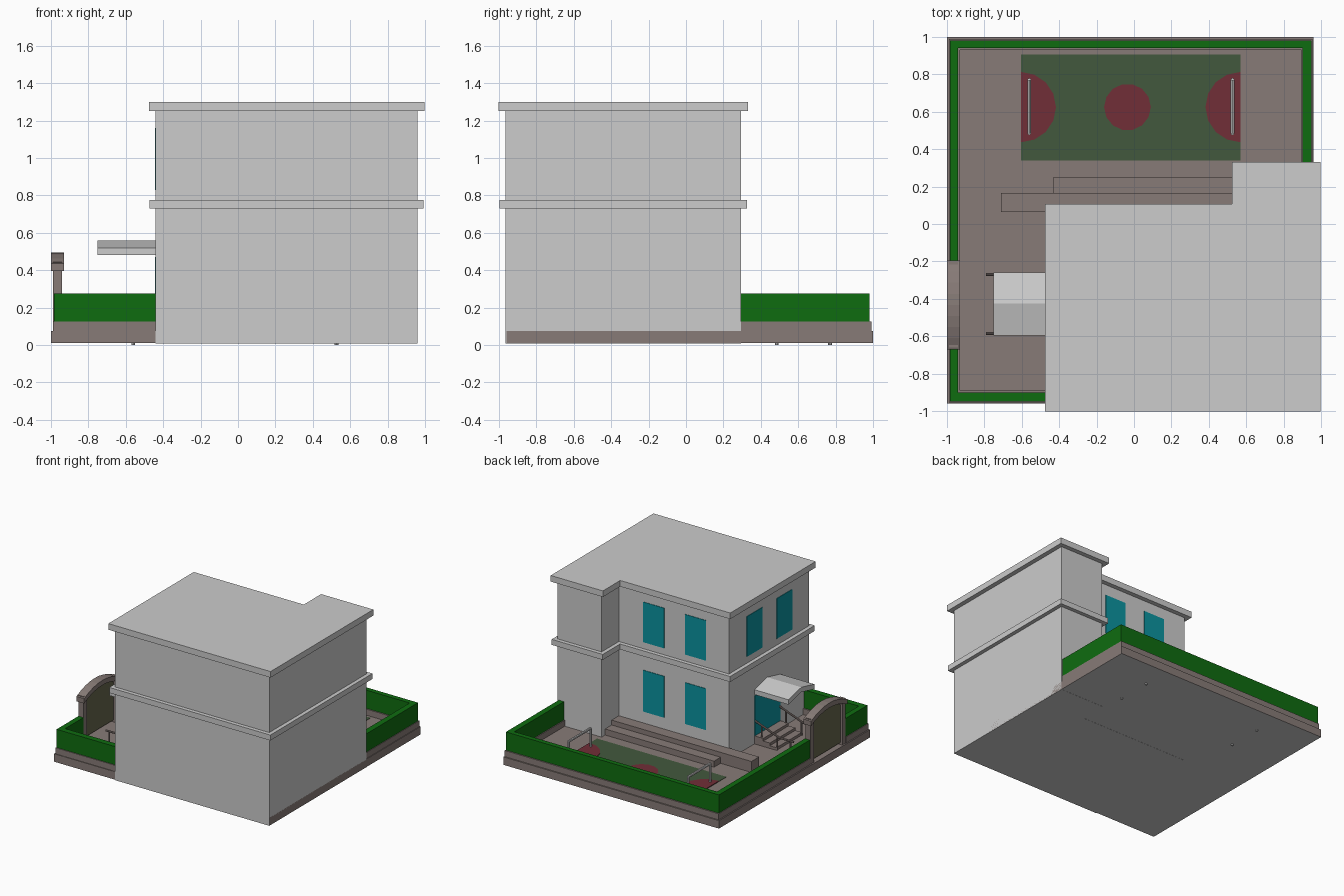
import bpy, bmesh, math
from mathutils import Vector

if "Cube" in bpy.data.objects:
    bpy.data.objects.remove(bpy.data.objects["Cube"])


def srgb(hex_code):
    vals = [int(hex_code[i:i + 2], 16) / 255 for i in (0, 2, 4)]
    return [v / 12.92 if v < 0.04 else ((v + 0.055) / 1.055) ** 2.4 for v in vals] + [1]


def material(name, hex_code):
    m = bpy.data.materials.new(name)
    m.use_nodes = True
    m.diffuse_color = srgb(hex_code)
    m.node_tree.nodes["Principled BSDF"].inputs["Base Color"].default_value = srgb(hex_code)
    return m


WALL = material("wall grey", "cccccc")
STONE = material("stone brown", "877b77")
HEDGE = material("hedge green", "0f6c10")
GLASS = material("window teal", "0b939f")
TURF = material("turf green", "42593d")
RED = material("court red", "712e37")
GATE = material("gate olive", "66664b")


def finish(name, bm, *mats):
    bmesh.ops.recalc_face_normals(bm, faces=bm.faces)
    mesh = bpy.data.meshes.new(name)
    bm.to_mesh(mesh)
    bm.free()
    ob = bpy.data.objects.new(name, mesh)
    bpy.context.collection.objects.link(ob)
    for m in mats:
        mesh.materials.append(m)
    return ob


def prism(name, pts, lo, hi, mat, axis="z"):
    """Extrude a 2D outline (xy along z, or yz along x)."""
    place = (lambda p, h: (p[0], p[1], h)) if axis == "z" else (lambda p, h: (h, p[0], p[1]))
    bm = bmesh.new()
    face = bm.faces.new([bm.verts.new(place(p, lo)) for p in pts])
    out = bmesh.ops.extrude_face_region(bm, geom=[face])
    step = Vector(place((0, 0), hi - lo))
    bmesh.ops.translate(bm, vec=step, verts=[v for v in out["geom"] if isinstance(v, bmesh.types.BMVert)])
    return finish(name, bm, mat)


def box(name, x, y, z, mat):
    return prism(name, [(x[0], y[0]), (x[1], y[0]), (x[1], y[1]), (x[0], y[1])], z[0], z[1], mat)


def rod(name, points, radius, mat, sides=8):
    """Round bars joining consecutive points."""
    bm = bmesh.new()
    for a, b in zip(points, points[1:]):
        a, b = Vector(a), Vector(b)
        d = b - a
        new = bmesh.ops.create_cone(bm, cap_ends=True, segments=sides, radius1=radius,
                                    radius2=radius, depth=d.length)["verts"]
        bmesh.ops.rotate(bm, verts=new, matrix=d.to_track_quat("Z", "Y").to_matrix())
        bmesh.ops.translate(bm, verts=new, vec=(a + b) / 2)
    return finish(name, bm, mat)


def footprint(over):
    """L-shaped building outline, grown outward by an overhang."""
    w, e, s, n, notch, tower = -0.44 - over, 0.96 + over, -0.965 - over, 0.07 + over, 0.56 - over, 0.295 + over
    return [(w, s), (e, s), (e, tower), (notch, tower), (notch, n), (w, n)]


# Ground slab with a pale underside
GROUND = 0.075
slab = box("ground_slab", (-1, 0.96), (-0.96, 1), (0.01, GROUND), STONE)
slab.data.materials.append(WALL)
for f in slab.data.polygons:
    f.material_index = int(f.normal.z < -0.5)

# Building body, mid band and roof
prism("building_walls", footprint(0), 0.009, 1.27, WALL)
prism("floor_band", footprint(0.032), 0.73, 0.775, WALL)
prism("roof_slab", footprint(0.037), 1.25, 1.3, WALL)

# Windows on the courtyard and entrance sides
for floor, (z0, z1) in {"lower": (0.26, 0.6), "upper": (0.83, 1.16)}.items():
    for i, x in enumerate((-0.137, 0.243)):
        box(f"{floor}_court_window_{i}", (x - 0.095, x + 0.095), (0.066, 0.074), (z0, z1), GLASS)
for i, y in enumerate((-0.26, -0.645)):
    box(f"upper_entrance_window_{i}", (-0.444, -0.436), (y - 0.1, y + 0.1), (0.83, 1.16), GLASS)
box("entrance_door", (-0.444, -0.436), (-0.59, -0.26), (0.14, 0.47), GLASS)

# Entrance canopy, steps and handrails
prism("entrance_canopy", [(-0.595, 0.48), (-0.425, 0.52), (-0.26, 0.48), (-0.26, 0.52),
                          (-0.425, 0.56), (-0.595, 0.52)], -0.75, -0.44, WALL, "x")
for i, depth in enumerate((0.2, 0.14, 0.08)):
    box(f"entrance_step_{i}", (-0.44 - depth, -0.43), (-0.59, -0.26),
        (GROUND - 0.01, GROUND + 0.022 * (i + 1)), STONE)
for side, y in (("left", -0.27), ("right", -0.585)):
    rod(f"{side}_handrail", [(-0.44, y, 0.26), (-0.66, y, 0.18), (-0.79, y, 0.18)], 0.008, STONE)
    for i, (x, z) in enumerate(((-0.5, 0.235), (-0.64, 0.185), (-0.76, 0.18))):
        rod(f"{side}_rail_post_{i}", [(x, y, 0.07), (x, y, z)], 0.007, STONE)

# Courtyard seating steps
box("upper_court_step", (-0.71, 0.56), (0.065, 0.165), (GROUND - 0.01, 0.165), STONE)
box("lower_court_step", (-0.43, 0.56), (0.16, 0.25), (GROUND - 0.01, 0.125), STONE)

# Kerbs and hedges around the plot
RUNS = {
    "back": ((-0.99, 0.955), (0.93, 0.99)),
    "east": ((0.895, 0.955), (0.2, 0.93)),
    "front": ((-0.93, -0.43), (-0.955, -0.89)),
    "west_back": ((-0.99, -0.93), (-0.2, 0.93)),
    "west_front": ((-0.99, -0.93), (-0.955, -0.665)),
}
for name, (x, y) in RUNS.items():
    box(f"{name}_kerb", x, y, (GROUND - 0.005, 0.125), STONE)
HEDGES = {
    "back": ((-0.985, 0.95), (0.94, 0.98)),
    "east": ((0.902, 0.95), (0.2, 0.94)),
    "front": ((-0.94, -0.43), (-0.948, -0.9)),
    "west_back": ((-0.985, -0.94), (-0.2, 0.94)),
    "west_front": ((-0.985, -0.94), (-0.948, -0.665)),
}
for name, (x, y) in HEDGES.items():
    box(f"{name}_hedge", x, y, (0.12, 0.275), HEDGE)

# Gateway: posts, arched lintel and gate leaf
MID = -0.4325
for side, s in (("left", 1), ("right", -1)):
    ys = sorted((MID + s * 0.185, MID + s * 0.228))
    box(f"{side}_gate_post", (-0.988, -0.942), ys, (GROUND - 0.01, 0.445), STONE)
span = [i / 4 - 1 for i in range(9)]


def arc(base):
    return [(MID + 0.2375 * t, base + 0.06 * (1 - t * t)) for t in span]


prism("gate_arch", arc(0.38 + 0.015) + arc(0.435)[::-1], -1, -0.93, STONE, "x")
prism("gate_leaf", [(MID - 0.19, 0.09), (MID + 0.19, 0.09)]
      + [(MID + (y - MID) * 0.8, z) for y, z in arc(0.4)[::-1]], -0.97, -0.96, GATE, "x")

# Sports court with painted markings
box("court_turf", (-0.605, 0.57), (0.34, 0.905), (GROUND - 0.005, 0.078), TURF)


def disc(name, x, radius, start, sweep, count):
    angles = [math.radians(start + sweep * i / count) for i in range(count + 1)]
    if sweep == 360:
        angles.pop()
    prism(name, [(x + radius * math.cos(a), 0.625 + radius * math.sin(a)) for a in angles],
          0.074, 0.081, RED)


disc("centre_circle", -0.035, 0.125, 0, 360, 14)
disc("west_goal_area", -0.605, 0.188, -90, 180, 8)
disc("east_goal_area", 0.57, 0.188, 90, 180, 8)
for side, x in (("west", -0.56), ("east", 0.527)):
    rod(f"{side}_goal", [(x, 0.485, 0), (x, 0.485, 0.23), (x, 0.77, 0.23), (x, 0.77, 0)], 0.01, WALL)
